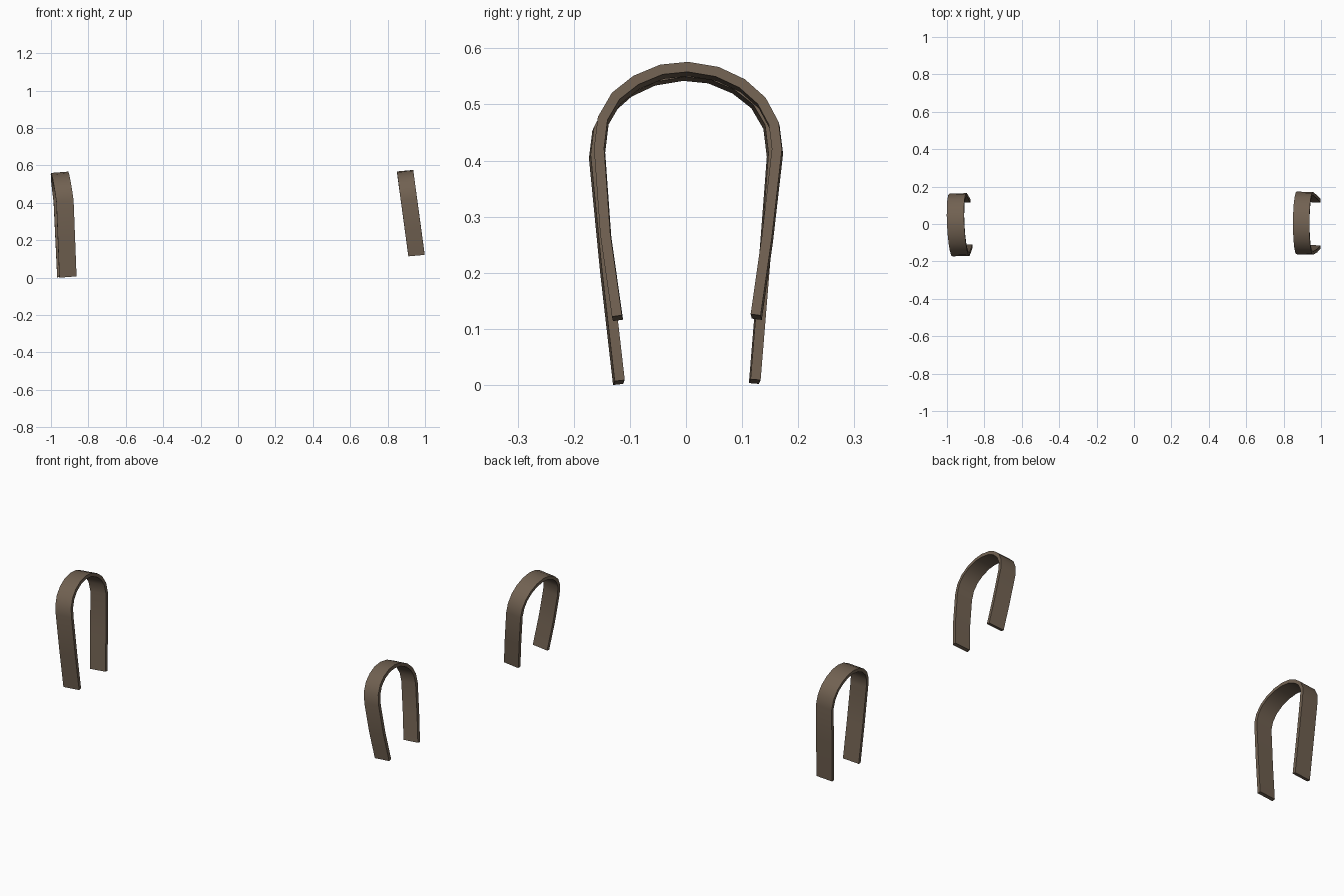
import bpy, bmesh
from mathutils import Vector

if "Cube" in bpy.data.objects:
    bpy.data.objects.remove(bpy.data.objects["Cube"])

leather = bpy.data.materials.new("brown leather")
leather.diffuse_color = (0.165, 0.12, 0.083, 1)
leather.use_nodes = True
leather.node_tree.nodes["Principled BSDF"].inputs["Base Color"].default_value = leather.diffuse_color

# shared arch outline (y, z), from the front side over the top to the back side
ARCH = [(-0.162, 0.42), (-0.155, 0.476), (-0.13, 0.519), (-0.092, 0.549),
        (-0.044, 0.569), (0.006, 0.574), (0.060, 0.565), (0.107, 0.543),
        (0.144, 0.510), (0.167, 0.467), (0.173, 0.418)]


def strap(name, outline, x_top, lean_knee, lean_end, yaw, width, thick=0.018):
    """Bent flat band: outline in yz, leaning in x as it goes down, swept by a width vector."""
    pts = [Vector((0, y, z)) for y, z in outline]
    z_top = max(p.z for p in pts)
    z_end = min(p.z for p in pts)
    knee = 0.41
    for p in pts:
        if p.z > knee:
            s = lean_knee * (z_top - p.z) / (z_top - knee)
        else:
            s = lean_knee + (lean_end - lean_knee) * (knee - p.z) / (knee - z_end)
        p.x = x_top + s - yaw * p.y
    w = Vector(width)
    bm = bmesh.new()
    rings = []
    n = len(pts)
    for i, p in enumerate(pts):
        d = pts[min(i + 1, n - 1)] - pts[max(i - 1, 0)]
        inward = w.cross(d).normalized() * -1
        if inward.dot(Vector((0, -p.y, 0.3 - p.z))) < 0:
            inward = -inward
        q = p + inward * thick
        rings.append([bm.verts.new(v) for v in (p, p + w, q + w, q)])
    for a, b in zip(rings, rings[1:]):
        for k in range(4):
            m = (k + 1) % 4
            bm.faces.new((a[k], a[m], b[m], b[k]))
    bm.faces.new(rings[0])
    bm.faces.new(rings[-1])
    bmesh.ops.recalc_face_normals(bm, faces=bm.faces)
    me = bpy.data.meshes.new(name)
    bm.to_mesh(me)
    bm.free()
    me.materials.append(leather)
    ob = bpy.data.objects.new(name, me)
    bpy.context.collection.objects.link(ob)
    bpy.context.view_layer.objects.active = ob
    ob.select_set(True)
    bpy.ops.object.shade_smooth_by_angle(angle=0.6)
    ob.select_set(False)


# short strap on the right
right = ([(-0.130, 0.114), (-0.151, 0.262)]
         + [(y, z - 0.006) for y, z in ARCH]
         + [(0.155, 0.255), (0.135, 0.116)])
strap("right_strap", right, 0.850, 0.021, 0.061, 0.0, (0.087, -0.002, 0.008))

# long strap on the left, arch mirrored front to back
left = ([(-0.130, 0.0), (-0.153, 0.20)]
        + [(-y, z - 0.014) for y, z in reversed(ARCH)]
        + [(0.147, 0.21), (0.130, 0.002)])
strap("left_strap", left, -1.0, 0.021, 0.039, 0.045, (0.092, 0.003, 0.007))
